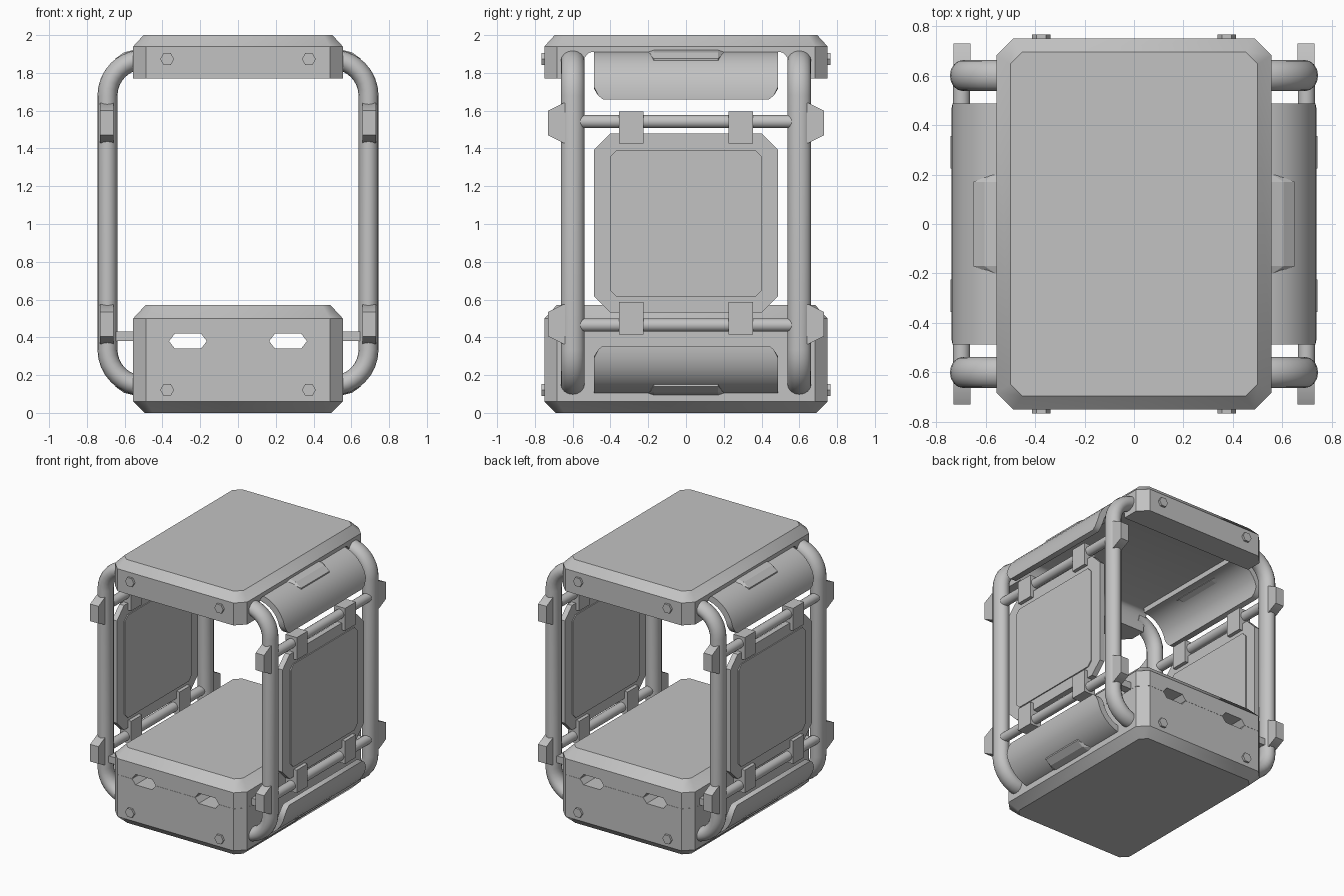
import bpy, bmesh
from math import sin, cos, pi, radians
from mathutils import Vector

cube = bpy.data.objects.get("Cube")
if cube:
    bpy.data.objects.remove(cube, do_unlink=True)

grey = bpy.data.materials.new("grey")
grey.use_nodes = True
grey.diffuse_color = (0.54, 0.54, 0.54, 1)
grey.node_tree.nodes["Principled BSDF"].inputs["Base Color"].default_value = (0.54, 0.54, 0.54, 1)

MID = 1.0075  # height about which the side frames mirror


def smooth(ob, angle):
    bpy.ops.object.select_all(action="DESELECT")
    ob.select_set(True)
    bpy.context.view_layer.objects.active = ob
    bpy.ops.object.shade_smooth_by_angle(angle=radians(angle))


def loft(name, rings, mirror="", angle=35):
    """Skin a closed solid through rings of points, optionally mirrored."""
    bm = bmesh.new()
    loops = [[bm.verts.new(p) for p in ring] for ring in rings]
    for a, b in zip(loops, loops[1:]):
        for i in range(len(a)):
            j = (i + 1) % len(a)
            bm.faces.new((a[i], a[j], b[j], b[i]))
    bm.faces.new(loops[0][::-1])
    bm.faces.new(loops[-1])
    for i, axis in enumerate("xyz"):
        if axis in mirror:
            geo = bmesh.ops.duplicate(bm, geom=bm.verts[:] + bm.edges[:] + bm.faces[:])
            for v in geo["geom"]:
                if isinstance(v, bmesh.types.BMVert):
                    v.co[i] = (2 * MID if axis == "z" else 0) - v.co[i]
    bmesh.ops.recalc_face_normals(bm, faces=bm.faces[:])
    mesh = bpy.data.meshes.new(name)
    bm.to_mesh(mesh)
    bm.free()
    mesh.materials.append(grey)
    ob = bpy.data.objects.new(name, mesh)
    bpy.context.collection.objects.link(ob)
    smooth(ob, angle)
    return ob


def prism(name, axis, pts, lo, hi, mirror=""):
    """Extrude a flat profile along an axis."""
    def at(p, d):
        q = list(p)
        q.insert("xyz".index(axis), d)
        return Vector(q)
    return loft(name, [[at(p, d) for p in pts] for d in (lo, hi)], mirror)


def box(name, x, y, z, mirror=""):
    return prism(name, "z", [(x[0], y[0]), (x[1], y[0]), (x[1], y[1]), (x[0], y[1])], *z, mirror)


def octagon(w, h, c, cy=0):
    """Rectangle with cut corners, centred on (0, cy)."""
    return [(sx * a, cy + sy * b) for sx, sy, k in ((1, 1, 0), (-1, 1, 1), (-1, -1, 0), (1, -1, 1))
            for a, b in ((w, h - c), (w - c, h))[::-1 if k else 1]]


def disc(cx, cz, r, n):
    return [(cx + r * cos(2 * pi * i / n), cz + r * sin(2 * pi * i / n)) for i in range(n)]


def shell(name, levels):
    """Cut-corner block from (height, inset) levels."""
    return loft(name, [[Vector((*p, z)) for p in octagon(0.555 - d, 0.75 - d, 0.068 - d * 0.35)]
                       for z, d in levels])


def carve(ob, cutter, angle=35):
    cutter.hide_render = True
    mod = ob.modifiers.new("cut", "BOOLEAN")
    mod.operation, mod.object, mod.solver = "DIFFERENCE", cutter, "EXACT"
    bpy.context.view_layer.objects.active = ob
    bpy.ops.object.modifier_apply(modifier="cut")
    bpy.data.objects.remove(cutter, do_unlink=True)
    smooth(ob, angle)


# Main blocks
base_lower = shell("base_lower", [(0, 0.06), (0.06, 0), (0.378, 0)])
base_upper = shell("base_upper", [(0.379, 0), (0.5, 0), (0.57, 0.065)])
roof = shell("roof", [(1.77, 0), (1.94, 0), (2.0, 0.055)])

# Underside hollow of the roof, open to the sides, with rounded ends
arch = [(-0.56, 1.7), (0.56, 1.7)]
arch += [(0.5 + 0.06 * cos(t * pi / 12), 1.77 + 0.14 * sin(t * pi / 12)) for t in range(7)]
arch += [(-y, z) for y, z in arch[:1:-1]]
carve(roof, prism("roof_cutter", "x", arch, -0.8, 0.8))

# Hexagonal slots running through the base at the seam
for side in (-1, 1):
    for block in (base_lower, base_upper):
        slot = [(side * 0.265 + x, 0.38 + z) for x, z in
                ((-0.1, 0), (-0.07, -0.039), (0.07, -0.039), (0.1, 0), (0.07, 0.039), (-0.07, 0.039))]
        carve(block, prism("slot_cutter", "y", slot, -0.9, 0.9), 44)

# Bolt heads
for label, z in (("lower", 0.122), ("upper", 1.873)):
    prism(label + "_bolts", "y", disc(0.375, z, 0.037, 6), 0.73, 0.766, "xy")

# Shared bend of the side frames: (point, outward normal) pairs
CX, CZ, R = 0.50, 1.68, 0.191
bend = [(Vector((CX, 0, CZ)), Vector((cos(a), 0, sin(a))))
        for a in (i * pi / 16 for i in range(9))]
bend = [(c + n * R, n) for c, n in bend]

# Bent tube frames at the four corners
half = bend[::-1]
path = half + [(Vector((p.x, 0, 2 * MID - p.z)), Vector((n.x, 0, -n.z))) for p, n in half[::-1]]
loft("tube_frames", [[p + Vector((0, 0.6, 0)) + n * 0.053 * cos(a) + Vector((0, 0.063 * sin(a), 0))
                      for a in (2 * pi * i / 16 for i in range(16))] for p, n in path], "xy", 40)

# Curved corner guards, narrowing towards their outer edge
guard = [(Vector((CX + R, 0, 1.66)), Vector((1, 0, 0)))] + bend
loft("corner_guards", [[p + n * d + Vector((0, s * min(0.488, 0.44 + 1.25 * (p.z - 1.66)), 0))
                        for d, s in ((0, -1), (0.047, -1), (0.047, 1), (0, 1))]
                       for p, n in guard], "xz", 40)

# Sloping latches on the guards, tapered at both ends
full = [(0.55, 1.86), (0.55, 1.922), (0.605, 1.908), (0.65, 1.875), (0.645, 1.83)]
end = [(0.55, 1.86), (0.55, 1.912), (0.56, 1.909), (0.575, 1.903), (0.575, 1.86)]
loft("latches", [[Vector((x, y, z)) for x, z in pts]
                 for y, pts in ((-0.2, end), (-0.17, full), (0.17, full), (0.2, end))], "xz", 10)

# Rods, clips and tube bumpers, upper and lower
for label, rod_z, clip, bump_z in (("upper", 1.542, (1.425, 1.595), 1.535),
                                   ("lower", 0.465, (0.415, 0.588), 0.47)):
    prism(label + "_rods", "y", disc(0.697, rod_z, 0.035, 16), -0.56, 0.56, "x")
    box(label + "_clips", (0.648, 0.742), (0.225, 0.355), clip, "xy")
    bumper = [(0.6, bump_z - 0.105), (0.65, bump_z - 0.105), (0.73, bump_z - 0.065),
              (0.73, bump_z + 0.065), (0.65, bump_z + 0.105), (0.6, bump_z + 0.105)]
    prism(label + "_bumpers", "x", bumper, 0.66, 0.73, "xy")

# Struts joining the base to the tubes
box("struts", (0.5, 0.67), (0.57, 0.63), (0.38, 0.432), "xy")

# Side panels with a slightly raised centre on both faces
prism("side_panels", "x", octagon(0.487, 0.473, 0.085, 1.005), 0.675, 0.715, "x")
prism("panel_centres", "x", octagon(0.4, 0.39, 0.035, 1.003), 0.667, 0.723, "x")
